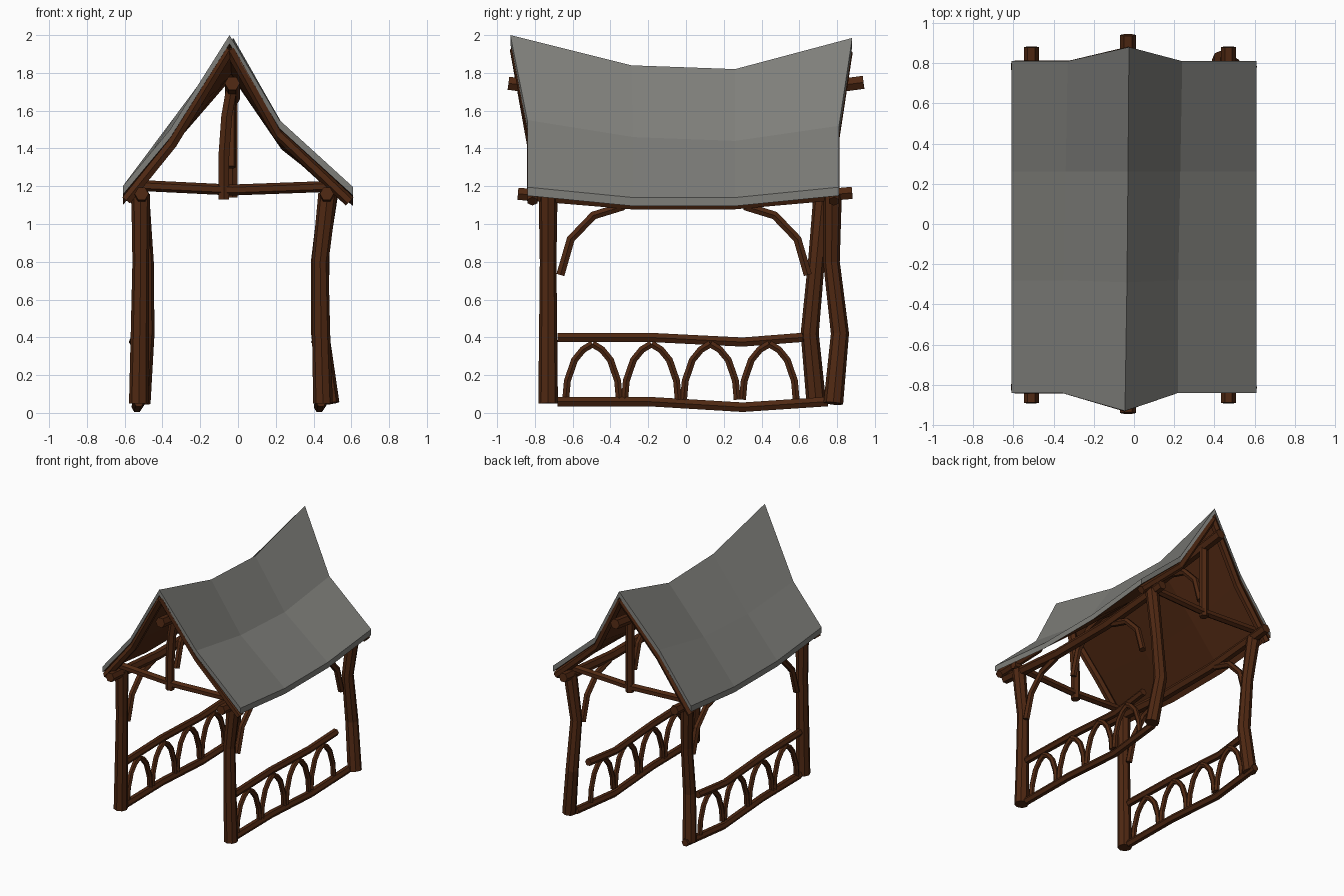
import bpy, bmesh, math
from mathutils import Vector

if "Cube" in bpy.data.objects:
    bpy.data.objects.remove(bpy.data.objects["Cube"])


def material(name, rgb):
    m = bpy.data.materials.new(name)
    m.diffuse_color = (*rgb, 1)
    m.use_nodes = True
    m.node_tree.nodes["Principled BSDF"].inputs["Base Color"].default_value = m.diffuse_color
    return m


wood = material("dark brown wood", (0.078, 0.021, 0.006))
slate = material("grey roofing", (0.21, 0.21, 0.195))


def finish(bm, name, mats):
    bmesh.ops.recalc_face_normals(bm, faces=bm.faces)
    me = bpy.data.meshes.new(name)
    bm.to_mesh(me)
    bm.free()
    for m in mats:
        me.materials.append(m)
    ob = bpy.data.objects.new(name, me)
    bpy.context.collection.objects.link(ob)
    return ob


def sweep(bm, pts, r, sides=6):
    """Faceted log following a path; r is one radius or one per point."""
    pts = [Vector(p) for p in pts]
    rs = r if isinstance(r, (list, tuple)) else [r] * len(pts)
    chord = (pts[-1] - pts[0]).normalized()
    ref = Vector((0, 1, 0)) if abs(chord.z) > 0.8 else Vector((0, 0, 1))
    if abs(chord.y) > 0.3:
        ref = Vector((1, 0, 0))
    rings = []
    for i, p in enumerate(pts):
        a, b = pts[max(i - 1, 0)], pts[min(i + 1, len(pts) - 1)]
        t = (b - a).normalized()
        u = (ref - t * ref.dot(t)).normalized()
        v = t.cross(u)
        ring = []
        for k in range(sides):
            ang = 2 * math.pi * (k + 0.0) / sides
            ring.append(bm.verts.new(p + (u * math.cos(ang) + v * math.sin(ang)) * rs[i]))
        rings.append(ring)
    for a, b in zip(rings, rings[1:]):
        for k in range(sides):
            j = (k + 1) % sides
            bm.faces.new((a[k], a[j], b[j], b[k]))
    bm.faces.new(rings[0])
    bm.faces.new(rings[-1])


def log(name, pts, r, sides=6):
    bm = bmesh.new()
    sweep(bm, pts, r, sides)
    return finish(bm, name, [wood])


# crooked corner posts: (x, y) at four heights
heights = (0.05, 0.42, 0.80, 1.16)
posts = {
    "front_left_post": [(-.525, -.73), (-.52, -.73), (-.515, -.73), (-.515, -.73)],
    "front_right_post": [(.45, -.73), (.44, -.73), (.435, -.73), (.475, -.73)],
    "back_left_post": [(-.515, .69), (-.49, .655), (-.49, .69), (-.52, .725)],
    "back_right_post": [(.485, .78), (.435, .815), (.43, .77), (.48, .775)],
}
for name, xy in posts.items():
    log(name, [(x, y, z) for (x, y), z in zip(xy, heights)], (.052, .048, .044, .05), 8)

# sagging plates along the eaves, and the ridge beam
for side, x in (("left", -.51), ("right", .47)):
    log(side + "_eave_beam", [(x, -.89, 1.16), (x, -.29, 1.11), (x, .26, 1.11), (x, .88, 1.165)], .037)
log("ridge_beam", [(-.03, -.94, 1.745), (-.03, -.29, 1.66), (-.03, .26, 1.66), (-.03, .94, 1.75)], .04)

# tie beams and king posts of both gables
for end, y in (("front", -.75), ("back", .75)):
    log(end + "_tie_beam", [(-.54, y, 1.205), (-.03, y, 1.18), (.51, y, 1.2)], .029)
log("front_king_post", [(-.03, -.75, 1.74), (-.06, -.75, 1.57), (-.075, -.75, 1.36), (-.075, -.75, 1.13)], .033)
log("back_king_post", [(-.03, .75, 1.74), (-.03, .75, 1.14)], .033)

# curved braces under the eave beams and the ridge
brace = [(.665, .73), (.61, .92), (.49, 1.045), (.33, 1.095)]
for end, s in (("front", -1), ("back", 1)):
    for part, x, dz in (("left", -.51, 0), ("right", .46, 0), ("ridge", -.035, .57)):
        k = .02 if s > 0 else 0
        log(f"{end}_{part}_brace", [(x, s * (y - k + (.06 if dz else 0)), z + dz) for y, z in brace], .025)

# railings: wavy rails with pointed arches; both sides are the same piece
for side, dx in (("left", -.525), ("right", .44)):
    log(side + "_bottom_rail", [(dx, -.68, .06), (dx - .005, -.2, .06), (dx - .01, .3, .03), (dx + .01, .75, .06)],
        .029)
    log(side + "_top_rail", [(dx, -.68, .4), (dx - .015, -.2, .4), (dx - .025, .3, .375), (dx - .01, .62, .4)], .028)
    bm = bmesh.new()
    for i in range(4):
        c = -.495 + .312 * i
        x = dx - .005
        for s in (-1, 1):
            sweep(bm, [(x, c + s * w, z) for w, z in ((.142, .07), (.133, .17), (.095, .28), (.05, .335), (0, .365))],
                  .021)
    finish(bm, side + "_railing_arches", [wood])

# roof lines from left eave over the ridge to right eave, each at four depths
edge_y = (-.84, -.28, .26, .81)
lines = [
    list(zip((-.61,) * 4, edge_y, (1.2, 1.145, 1.145, 1.2))),
    list(zip((-.36, -.35, -.34, -.33), edge_y, (1.50, 1.45, 1.47, 1.575))),
    list(zip((-.045, -.035, -.03, -.025), (-.93, -.29, .26, .88), (2.0, 1.84, 1.82, 1.985))),
    list(zip((.22, .22, .23, .24), edge_y, (1.55, 1.46, 1.44, 1.52))),
    list(zip((.61,) * 4, edge_y, (1.195, 1.14, 1.14, 1.195))),
]
bm = bmesh.new()
top = [[bm.verts.new(p) for p in ln] for ln in lines]
low = [[bm.verts.new((x, y, z - .045)) for x, y, z in ln] for ln in lines]
for i in range(4):
    for j in range(3):
        bm.faces.new((top[i][j], top[i + 1][j], top[i + 1][j + 1], top[i][j + 1]))
        f = bm.faces.new((low[i][j], low[i + 1][j], low[i + 1][j + 1], low[i][j + 1]))
        f.material_index = 1   # wooden underside
    for j in (0, 3):
        bm.faces.new((top[i][j], top[i + 1][j], low[i + 1][j], low[i][j]))
for i in (0, 4):
    for j in range(3):
        bm.faces.new((top[i][j], top[i][j + 1], low[i][j + 1], low[i][j]))
finish(bm, "roof", [slate, wood])

# rafters following the gable edges
for end, j, s in (("front", 0, 1), ("back", 3, -1)):
    for side, idx in (("left", (0, 1, 2)), ("right", (4, 3, 2))):
        pts = []
        for i in idx:
            x, y, z = lines[i][j]
            pts.append((x * .97, y + s * .027, z - .075))
        log(f"{end}_{side}_rafter", pts, .03)
